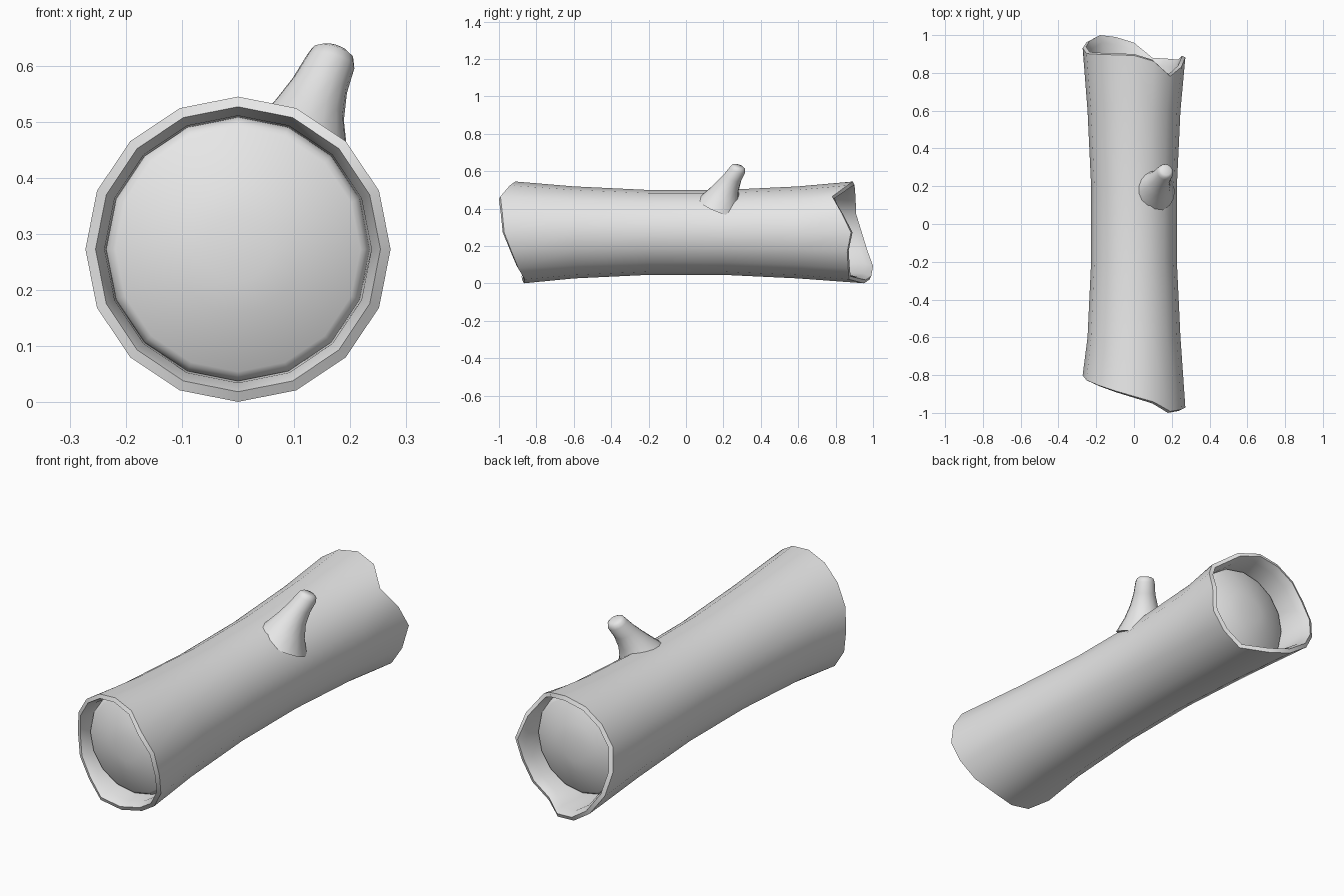
import bpy
import math
from mathutils import Vector

SIDES = 16
CENTRE_HEIGHT = 0.273

default_cube = bpy.data.objects.get("Cube")
if default_cube:
    bpy.data.objects.remove(default_cube, do_unlink=True)

# One plain colour for the whole log
wood = bpy.data.materials.new("pale_grey_wood")
wood.use_nodes = True
wood.diffuse_color = (0.8, 0.8, 0.8, 1)
wood.node_tree.nodes["Principled BSDF"].inputs["Base Color"].default_value = wood.diffuse_color


def loft(name, rings, cap_start=False, cap_end=False, sharp=50):
    """Skin a list of equal-length point rings into one smooth object."""
    count = len(rings[0])
    points = [point for ring in rings for point in ring]
    faces = []
    for row in range(len(rings) - 1):
        for i in range(count):
            j = (i + 1) % count
            a, b = row * count, (row + 1) * count
            faces.append((a + i, a + j, b + j, b + i))
    if cap_start:
        faces.append(tuple(reversed(range(count))))
    if cap_end:
        last = (len(rings) - 1) * count
        faces.append(tuple(range(last, last + count)))
    mesh = bpy.data.meshes.new(name)
    mesh.from_pydata(points, [], faces)
    mesh.materials.append(wood)
    obj = bpy.data.objects.new(name, mesh)
    bpy.context.collection.objects.link(obj)
    bpy.ops.object.select_all(action="DESELECT")
    obj.select_set(True)
    bpy.context.view_layer.objects.active = obj
    # Make the face directions consistent before shading
    bpy.ops.object.mode_set(mode="EDIT")
    bpy.ops.mesh.select_all(action="SELECT")
    bpy.ops.mesh.normals_make_consistent(inside=False)
    bpy.ops.object.mode_set(mode="OBJECT")
    bpy.ops.object.shade_smooth_by_angle(angle=math.radians(sharp))
    return obj


def around(radius, y_at):
    """Ring around the log's long axis; y_at gives y for an angle in degrees."""
    ring = []
    for i in range(SIDES):
        degrees = 360 * i / SIDES
        a = math.radians(degrees)
        ring.append((radius * math.cos(a), y_at(degrees),
                     CENTRE_HEIGHT + radius * math.sin(a)))
    return ring


def ragged(edge, offset=0.0):
    """Height of a broken edge, blended between a few (angle, y) marks."""
    marks = edge + [(edge[0][0] + 360, edge[0][1])]

    def y_at(degrees):
        for (a, ya), (b, yb) in zip(marks, marks[1:]):
            if a <= degrees <= b:
                return ya + (yb - ya) * (degrees - a) / (b - a) + offset
    return y_at


def level(y):
    return lambda degrees: y


# Broken edges of the bark at each end
front_edge = [(0, -0.98), (45, -1.0), (67.5, -0.95), (90, -0.92), (135, -0.86),
              (180, -0.81), (225, -0.84), (247.5, -0.88), (292.5, -0.87), (337.5, -0.94)]
back_edge = [(0, 0.89), (45, 0.79), (67.5, 0.87), (90, 0.9), (157.5, 0.91),
             (180, 0.94), (225, 1.0), (247.5, 0.99), (270, 0.96), (292.5, 0.88),
             (337.5, 0.87)]

# Bark shell: inner lip, ragged rim, waisted outside, then the other end
bark_rings = [
    around(0.234, level(-0.72)),
    around(0.238, ragged(front_edge, 0.04)),
    around(0.254, ragged(front_edge)),
    around(0.272, ragged(front_edge, 0.008)),
    around(0.246, level(-0.6)),
    around(0.227, level(-0.2)),
    around(0.227, level(0.2)),
    around(0.246, level(0.6)),
    around(0.272, ragged(back_edge, -0.008)),
    around(0.254, ragged(back_edge)),
    around(0.238, ragged(back_edge, -0.04)),
    around(0.234, level(0.72)),
]
loft("bark_shell", bark_rings, sharp=60)

# Slightly domed wood inside each end
for name, side in (("front_heartwood", -1), ("back_heartwood", 1)):
    rings = [around(0.236, level(side * 0.72)), around(0.235, level(side * 0.76))]
    for step in range(6):
        t = step / 6
        rings.append(around(0.226 * math.cos(t * math.pi / 2),
                            level(side * (0.775 + 0.06 * math.sin(t * math.pi / 2) ** 2))))
    loft(name, rings, cap_start=True, cap_end=True, sharp=60)

# Broken branch stub, flared at the root and leaning back and to the left
axis = Vector((0.25, 0.35, 0.9)).normalized()
across = axis.cross(Vector((0, 1, 0))).normalized()
along = axis.cross(across)
stub_rings = []
for centre, radius in [((0.095, 0.18, 0.41), 0.125), ((0.11, 0.2, 0.47), 0.088),
                       ((0.127, 0.222, 0.52), 0.064), ((0.146, 0.248, 0.565), 0.05),
                       ((0.165, 0.275, 0.607), 0.044), ((0.169, 0.281, 0.622), 0.038),
                       ((0.171, 0.284, 0.629), 0.026)]:
    ring = []
    for i in range(SIDES):
        a = 2 * math.pi * i / SIDES
        ring.append(Vector(centre) + radius * (across * math.cos(a) + along * math.sin(a)))
    stub_rings.append(ring)
loft("branch_stub", stub_rings, cap_start=True, cap_end=True, sharp=60)
